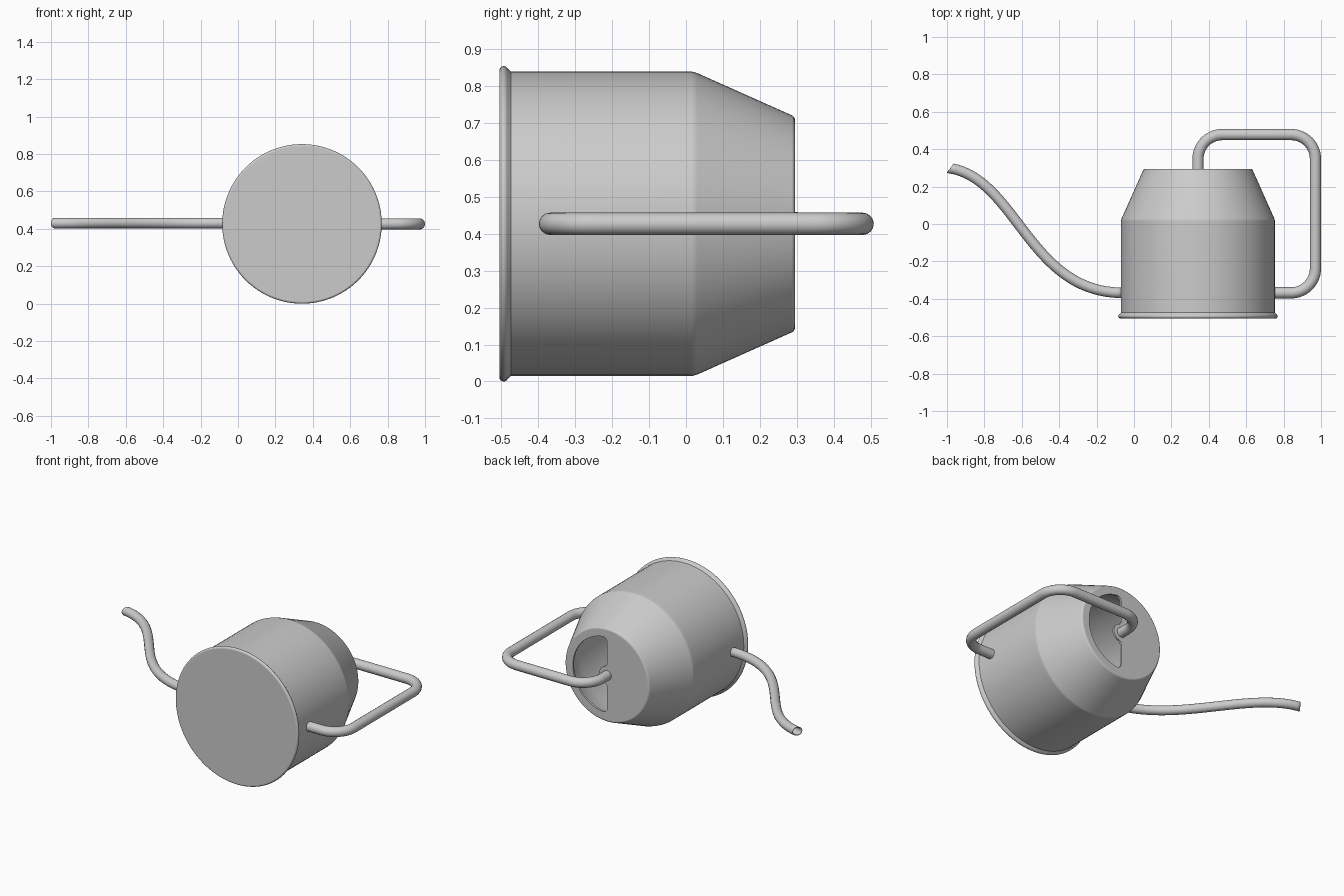
import bpy, bmesh, math
from mathutils import Vector

if "Cube" in bpy.data.objects:
    bpy.data.objects.remove(bpy.data.objects["Cube"])

CX, CZ = 0.342, 0.4265          # body axis, running along y

metal = bpy.data.materials.new("grey_metal")
metal.use_nodes = True
grey = (0.6, 0.6, 0.6, 1)
metal.diffuse_color = grey
metal.node_tree.nodes["Principled BSDF"].inputs["Base Color"].default_value = grey


def arc(cx, cy, r, a0, a1, n):
    """Points on an arc, angles in degrees."""
    angles = [math.radians(a0 + (a1 - a0) * i / n) for i in range(n + 1)]
    return [(cx + r * math.cos(a), cy + r * math.sin(a)) for a in angles]


def link(name, data):
    ob = bpy.data.objects.new(name, data)
    bpy.context.collection.objects.link(ob)
    return ob


def activate(ob):
    bpy.ops.object.select_all(action='DESELECT')
    ob.select_set(True)
    bpy.context.view_layer.objects.active = ob


def finish(ob, angle):
    ob.data.materials.clear()
    ob.data.materials.append(metal)
    activate(ob)
    bpy.ops.object.shade_smooth_by_angle(angle=math.radians(angle))


def lathe(bm, profile):
    """Spin (radius, y) points around the body axis."""
    verts = [bm.verts.new((CX + r, y, CZ)) for r, y in profile]
    edges = [bm.edges.new(pair) for pair in zip(verts, verts[1:])]
    bmesh.ops.spin(bm, geom=verts + edges, cent=(CX, 0, CZ), axis=(0, 1, 0),
                   angle=math.tau, steps=96, use_merge=True)


def tube(name, spline_builder, radius, caps):
    """Sweep a round section along a curve and turn it into a mesh."""
    cu = bpy.data.curves.new(name, 'CURVE')
    cu.dimensions = '3D'
    cu.bevel_depth = radius
    cu.bevel_resolution = 6
    cu.use_fill_caps = caps
    spline_builder(cu)
    ob = link(name, cu)
    activate(ob)
    bpy.ops.object.convert(target='MESH')
    return bpy.context.object


# Body: hollow shell with a base bead, tapered shoulder and flat top
bead = arc(0.4145, -0.493, 0.012, -90, 60, 10)
top_edge = arc(0.28, 0.28, 0.015, 24, 90, 5)
outer = [(0, -0.505)] + bead + [(0.412, -0.474), (0.412, 0.015), (0.408, 0.03)] \
    + top_edge + [(0, 0.295)]
inner = [(0, 0.283), (0.278, 0.283), (0.4, 0.018), (0.4, -0.49), (0, -0.49)]
bm = bmesh.new()
lathe(bm, outer)
lathe(bm, inner)
bmesh.ops.remove_doubles(bm, verts=bm.verts, dist=0.0001)
bmesh.ops.recalc_face_normals(bm, faces=bm.faces)
shell_faces = [f for f in bm.faces]
# the cavity must face inwards: flip it if it points away from its own middle
cavity = [f for f in shell_faces
          if all((Vector((v.co.x - CX, v.co.z - CZ)).length < 0.401
                  and -0.491 < v.co.y < 0.284) for v in f.verts)
          and not any(v.co.y > 0.2835 for v in f.verts)
          and not (f.calc_center_median().y > 0.03 and any(
              Vector((v.co.x - CX, v.co.z - CZ)).length > 0.279
              and v.co.y > 0.2 for v in f.verts))]
middle = Vector((CX, -0.1, CZ))
wrong = [f for f in cavity if f.normal.dot(middle - f.calc_center_median()) < 0]
bmesh.ops.reverse_faces(bm, faces=wrong)
body_mesh = bpy.data.meshes.new("can_body")
bm.to_mesh(body_mesh)
bm.free()
body = link("can_body", body_mesh)

# Filling hole: D shape with rounded corners and a tab under the handle
R, r, tab, f = 0.238, 0.03, 0.055, 0.025
corner = math.sqrt((R - r) ** 2 - r ** 2)
fillet = math.sqrt((tab + f) ** 2 - f ** 2)
a_corner = math.degrees(math.atan2(corner, r))
a_tab = math.degrees(math.atan2(fillet, f))
half = arc(r, corner, r, a_corner, 180, 8) \
    + arc(f, fillet, f, 180, 180 + a_tab, 6) + arc(0, 0, tab, a_tab, 0, 8)[1:]
outline = half + [(x, -z) for x, z in reversed(half[:-1])] \
    + arc(0, 0, R, -a_corner, a_corner, 40)[1:-1]
bm = bmesh.new()
face = bm.faces.new([bm.verts.new((CX + x, 0.2, CZ + z)) for x, z in outline])
grown = bmesh.ops.extrude_face_region(bm, geom=[face])["geom"]
bmesh.ops.translate(bm, vec=(0, 0.2, 0),
                    verts=[g for g in grown if isinstance(g, bmesh.types.BMVert)])
bmesh.ops.recalc_face_normals(bm, faces=bm.faces)
cut_mesh = bpy.data.meshes.new("hole_cutter")
bm.to_mesh(cut_mesh)
bm.free()
cutter = link("hole_cutter", cut_mesh)
cutter.hide_render = True
mod = body.modifiers.new("filling_hole", 'BOOLEAN')
mod.operation = 'DIFFERENCE'
mod.solver = 'EXACT'
mod.object = cutter
activate(body)
bpy.ops.object.modifier_apply(modifier=mod.name)
bpy.data.objects.remove(cutter)
finish(body, 25)
body.modifiers.new("even_shading", 'WEIGHTED_NORMAL').keep_sharp = True


# Handle: bent rod from the side wall round to the middle of the top
def handle_path(cu):
    left, right, low, high, b = CX, 0.97, -0.368, 0.478, 0.13
    path = [(0.745, low)] + arc(right - b, low + b, b, -90, 0, 14) \
        + arc(right - b, high - b, b, 0, 90, 14) \
        + arc(left + b, high - b, b, 90, 180, 14) + [(left, 0.285)]
    sp = cu.splines.new('POLY')
    sp.points.add(len(path) - 1)
    for p, (x, y) in zip(sp.points, path):
        p.co = (x, y, CZ, 1)


finish(tube("handle", handle_path, 0.03, True), 40)


# Spout: hollow S-shaped pipe with a slanted mouth
def spout_path(cu):
    sp = cu.splines.new('BEZIER')
    sp.resolution_u = 48
    sp.bezier_points.add(1)
    ends = [((-0.06, -0.368), (0.1, -0.368), (-0.58, -0.368)),
            ((-1.03, 0.303), (-0.63, 0.29), (-1.3, 0.3))]
    for p, (co, before, after) in zip(sp.bezier_points, ends):
        p.handle_left_type = p.handle_right_type = 'FREE'
        p.co = (*co, CZ + 0.004)
        p.handle_left = (*before, CZ + 0.004)
        p.handle_right = (*after, CZ + 0.004)


spout = tube("spout", spout_path, 0.028, False)
bm = bmesh.new()
bm.from_mesh(spout.data)
bmesh.ops.bisect_plane(bm, geom=bm.verts[:] + bm.edges[:] + bm.faces[:],
                       plane_co=(-1, 0.272, 0), plane_no=(-0.83, 0.56, 0),
                       clear_outer=True)
bmesh.ops.recalc_face_normals(bm, faces=bm.faces)
bm.to_mesh(spout.data)
bm.free()
wall = spout.modifiers.new("pipe_wall", 'SOLIDIFY')
wall.thickness = 0.005
wall.offset = -1
finish(spout, 40)
